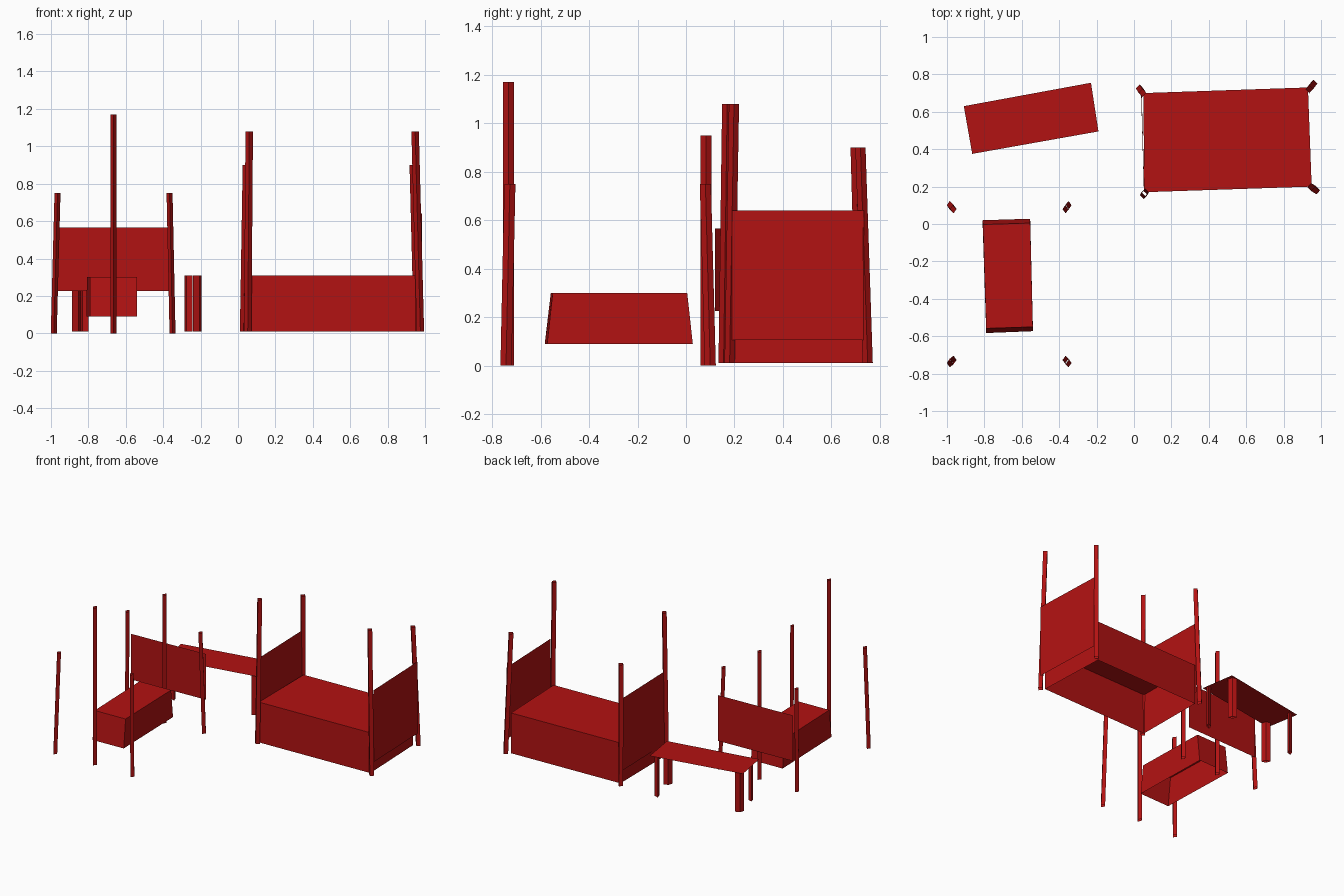
import bpy, math

if "Cube" in bpy.data.objects:
    bpy.data.objects.remove(bpy.data.objects["Cube"])

red = bpy.data.materials.new("red_paint")
red.diffuse_color = (0.45, 0.006, 0.006, 1)
red.use_nodes = True
red.node_tree.nodes["Principled BSDF"].inputs["Base Color"].default_value = red.diffuse_color


def add_mesh(name, verts, faces):
    me = bpy.data.meshes.new(name)
    me.from_pydata(verts, [], faces)
    me.materials.append(red)
    ob = bpy.data.objects.new(name, me)
    bpy.context.collection.objects.link(ob)
    return ob


def loft(name, bottom, top, z0, z1, lid=False):
    """Four-sided open tube between two outlines, optionally closed on top."""
    verts = [(x, y, z0) for x, y in bottom] + [(x, y, z1) for x, y in top]
    faces = [(i, (i + 1) % 4, (i + 1) % 4 + 4, i + 4) for i in range(4)]
    if lid:
        faces.append((4, 5, 6, 7))
    return add_mesh(name, verts, faces)


def diamond(x, y, a, b, turn=0.0):
    c, s = math.cos(turn), math.sin(turn)
    return [(x + u * c - v * s, y + u * s + v * c)
            for u, v in ((a, 0), (0, b), (-a, 0), (0, -b))]


def post(name, base, tip, z0, z1, a=0.016, b=0.023, turn=0.0):
    loft(name, diamond(*base, a, b, turn), diamond(*tip, a, b, turn), z0, z1)


def panel(name, p, q, z0, z1, shift=0.0):
    """Thin upright sheet from p to q; shift leans its top along x."""
    add_mesh(name, [(*p, z0), (*q, z0), (q[0] + shift, q[1], z1),
                    (p[0] + shift, p[1], z1)], [(0, 1, 2, 3)])


# Large bed: open-bottomed box, end boards and four leaning posts
bed = [(0.055, 0.17), (0.95, 0.20), (0.93, 0.73), (0.05, 0.70)]
loft("bed_base", bed, bed, 0.01, 0.31, True)
panel("bed_headboard", (0.053, 0.17), (0.038, 0.70), 0.105, 0.64, 0.003)
panel("bed_footboard", (0.985, 0.19), (0.965, 0.735), 0.105, 0.64)
for name, base, tip, h in (
        ("front_left", (0.052, 0.155), (0.06, 0.17), 1.08),
        ("front_right", (0.975, 0.18), (0.947, 0.198), 1.08),
        ("back_left", (0.03, 0.725), (0.045, 0.70), 0.90),
        ("back_right", (0.96, 0.75), (0.937, 0.72), 0.90)):
    post("bed_post_" + name, base, tip, 0.01, h, 0.02, 0.021)

# Low table: sheet top on four flat diamond legs
add_mesh("table_top", [(-0.865, 0.375, 0.31), (-0.19, 0.495, 0.31),
                       (-0.23, 0.755, 0.31), (-0.91, 0.63, 0.31)], [(0, 1, 2, 3)])
for i, (x, y, t) in enumerate(((-0.82, 0.41, -45), (-0.218, 0.525, 45),
                               (-0.265, 0.72, -45), (-0.865, 0.605, 45))):
    post(f"table_leg_{i + 1}", (x, y), (x, y), 0.01, 0.31, 0.031, 0.016, math.radians(t))

# Frame: corner legs leaning inwards, taller upright posts between them
for side, x0, x1 in (("left", -0.985, -0.965), ("right", -0.35, -0.366)):
    post("frame_leg_front_" + side, (x0, -0.743), (x1, -0.727), 0, 0.75)
    post("frame_leg_back_" + side, (x0, 0.10), (x1, 0.08), 0, 0.75)
post("frame_post_front", (-0.665, -0.732), (-0.665, -0.732), 0, 1.17)
post("frame_post_back", (-0.665, 0.083), (-0.665, 0.083), 0, 0.95)
panel("frame_back_board", (-0.965, 0.12), (-0.365, 0.145), 0.225, 0.565)

# Seat box with sloping ends
loft("seat_box",
     [(-0.79, -0.583), (-0.54, -0.573), (-0.555, 0.028), (-0.81, 0.02)],
     [(-0.79, -0.558), (-0.541, -0.55), (-0.555, 0.005), (-0.808, -0.003)],
     0.09, 0.30, True)
